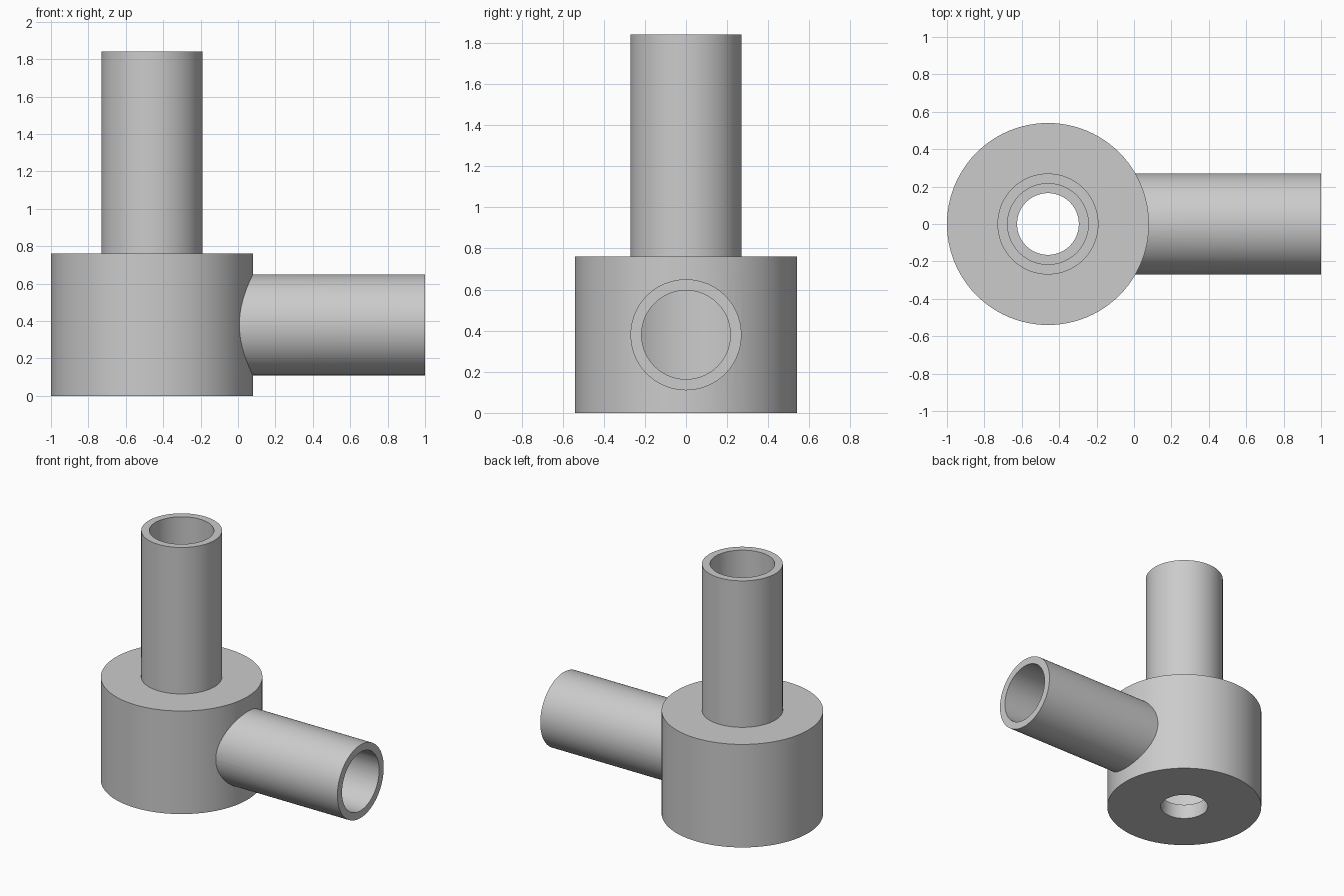
import bpy
import bmesh
from math import radians, tau
from mathutils import Matrix, Vector

cube = bpy.data.objects.get("Cube")
if cube:
    bpy.data.objects.remove(cube, do_unlink=True)

AXIS_X = -0.46      # vertical axis of the body
SIDE_Z = 0.38       # height of the side pipe
SEGMENTS = 96

grey = bpy.data.materials.new("plain grey")
grey.use_nodes = True
colour = (0.6, 0.6, 0.6, 1)
grey.diffuse_color = colour
grey.node_tree.nodes["Principled BSDF"].inputs["Base Color"].default_value = colour


def lathe(name, profile, matrix):
    """Spin a (radius, height) profile into a closed solid."""
    bm = bmesh.new()
    verts = [bm.verts.new((r, 0, z)) for r, z in profile]
    edges = [bm.edges.new(pair) for pair in zip(verts, verts[1:])]
    bmesh.ops.spin(bm, geom=verts + edges, axis=(0, 0, 1), cent=(0, 0, 0),
                   angle=tau, steps=SEGMENTS, use_duplicate=False)
    bmesh.ops.remove_doubles(bm, verts=bm.verts[:], dist=0.0005)
    bmesh.ops.recalc_face_normals(bm, faces=bm.faces[:])
    mesh = bpy.data.meshes.new(name)
    bm.to_mesh(mesh)
    bm.free()
    mesh.materials.append(grey)
    obj = bpy.data.objects.new(name, mesh)
    obj.matrix_world = matrix
    bpy.context.collection.objects.link(obj)
    return obj


def combine(target, tool, operation):
    """Apply a boolean to the target and discard the tool."""
    tool.hide_render = True
    mod = target.modifiers.new("join", "BOOLEAN")
    mod.operation = operation
    mod.solver = "EXACT"
    mod.object = tool
    bpy.context.view_layer.objects.active = target
    bpy.ops.object.modifier_apply(modifier=mod.name)
    bpy.data.objects.remove(tool, do_unlink=True)


upright = Matrix.Translation(Vector((AXIS_X, 0, 0)))
sideways = Matrix.Translation(Vector((AXIS_X, 0, SIDE_Z))) @ Matrix.Rotation(radians(90), 4, "Y")

# Outer shell: wide drum with a tall neck, plus the side pipe
fitting = lathe("pipe_fitting", [(0, 0), (0.54, 0), (0.54, 0.76), (0.27, 0.76),
                                 (0.27, 1.84), (0, 1.84)], upright)
side_pipe = lathe("side_pipe", [(0, 0.3), (0.27, 0.3), (0.27, 1.46), (0, 1.46)], sideways)
combine(fitting, side_pipe, "UNION")

# Hollow: drain hole, inner chamber and neck bore, then the side bore
cavity = lathe("cavity", [(0, -0.1), (0.165, -0.1), (0.165, 0.11), (0.43, 0.11),
                          (0.43, 0.65), (0.216, 0.65), (0.216, 2), (0, 2)], upright)
combine(fitting, cavity, "DIFFERENCE")
side_bore = lathe("side_bore", [(0, 0.25), (0.216, 0.25), (0.216, 1.6), (0, 1.6)], sideways)
combine(fitting, side_bore, "DIFFERENCE")

# Smooth walls with crisp rims
bpy.ops.object.select_all(action="DESELECT")
fitting.select_set(True)
bpy.context.view_layer.objects.active = fitting
bpy.ops.object.shade_smooth_by_angle(angle=radians(30))
